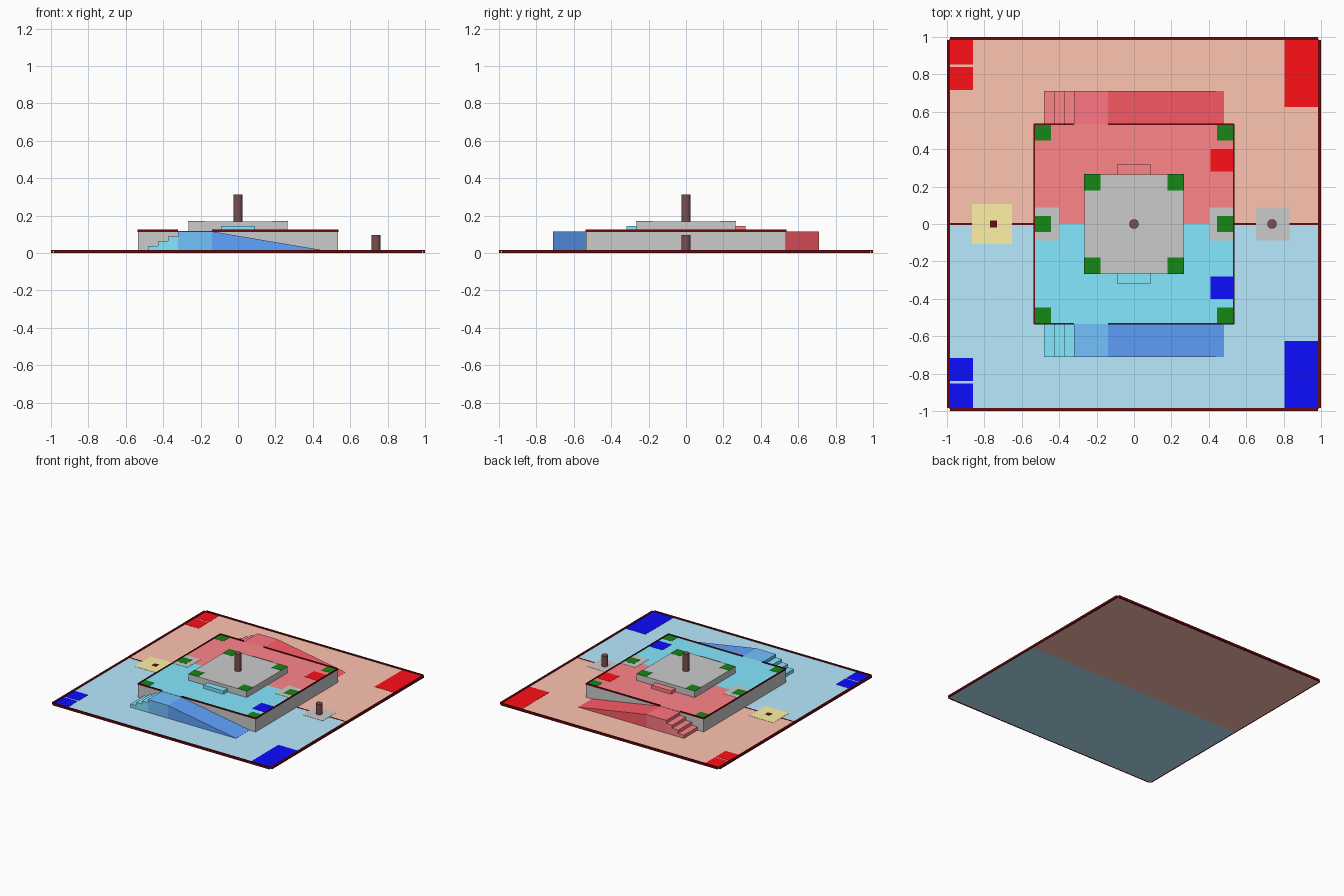
import bpy, bmesh

if "Cube" in bpy.data.objects:
    bpy.data.objects.remove(bpy.data.objects["Cube"])

def lin(c):
    return c / 12.92 if c <= 0.04045 else ((c + 0.055) / 1.055) ** 2.4

def material(name, r, g, b):
    m = bpy.data.materials.new(name)
    m.diffuse_color = (lin(r), lin(g), lin(b), 1)
    m.use_nodes = True
    m.node_tree.nodes["Principled BSDF"].inputs["Base Color"].default_value = m.diffuse_color
    return m

# Team colours, ordered (red, blue)
FLOOR = material("red_floor", 1, .77, .69), material("blue_floor", .72, .92, 1)
DECK = material("red_deck", 1, .52, .54), material("blue_deck", .52, .91, 1)
LANDING = material("red_landing", 1, .46, .51), material("blue_landing", .45, .76, 1)
RAMP = material("red_ramp", 1, .36, .41), material("blue_ramp", .38, .64, 1)
ZONE = material("red_zone", 1, .06, .09), material("blue_zone", .05, .05, 1)
GREEN = material("green", .09, .53, .09)
EDGE = material("dark_red", .42, .04, .06)
YELLOW = material("yellow", 1, .95, .65)
POST = material("post_brown", .48, .31, .31)

def prism(name, profile, y0, y1, mat=None):
    """Extrude an xz profile from y0 to y1."""
    bm = bmesh.new()
    face = bm.faces.new([bm.verts.new((x, y0, z)) for x, z in profile])
    new = bmesh.ops.extrude_face_region(bm, geom=[face])["geom"]
    bmesh.ops.translate(bm, vec=(0, y1 - y0, 0),
                        verts=[v for v in new if isinstance(v, bmesh.types.BMVert)])
    bmesh.ops.recalc_face_normals(bm, faces=bm.faces[:])
    me = bpy.data.meshes.new(name)
    bm.to_mesh(me)
    bm.free()
    if mat:
        me.materials.append(mat)
    ob = bpy.data.objects.new(name, me)
    bpy.context.collection.objects.link(ob)
    return ob

def box(name, x0, x1, y0, y1, z0, z1, mat=None):
    return prism(name, [(x0, z0), (x1, z0), (x1, z1), (x0, z1)], y0, y1, mat)

def tile(name, x, y, hx, hy, z, mat=None):
    return box(name, x - hx, x + hx, y - hy, y + hy, z, z + .0015, mat)

def post(name, x, z0, z1):
    bpy.ops.mesh.primitive_cylinder_add(vertices=32, radius=.025, depth=z1 - z0,
                                        location=(x, 0, (z0 + z1) / 2))
    ob = bpy.context.object
    ob.name = name
    ob.data.materials.append(POST)
    bpy.ops.object.shade_smooth_by_angle()

F, P, T = .01, .116, .17     # floor, platform and top plinth heights
W, C = .535, .265            # platform and plinth half widths

# Grey platform and upper plinth
box("platform", -W, W, -W, W, .002, P)
box("plinth", -C, C, -C, C, P, T)

# Everything that repeats on the red (+y) and blue (-y) halves
for i, (team, s) in enumerate((("red", 1), ("blue", -1))):
    box(team + "_floor", -.99, .99, 0, s * .99, 0, F, FLOOR[i])
    box(team + "_deck", -W, W, 0, s * W, P, P + .002, DECK[i])
    box(team + "_plinth_step", -.09, .09, s * C, s * .318, P, .145, DECK[i])
    # outer boundary and platform rim with the gap at the landing
    box(team + "_border", -.985, .985, s * .985, s, 0, .017, EDGE)
    box(team + "_rim_short", -W, -.32, s * (W - .007), s * (W + .002), P - .002, P + .009, EDGE)
    box(team + "_rim_long", -.14, W, s * (W - .007), s * (W + .002), P - .002, P + .009, EDGE)
    # stairs, landing and ramp
    for k, (x0, x1, z) in enumerate(((-.48, -.427, .037), (-.427, -.373, .064), (-.373, -.32, .09))):
        box(f"{team}_stair_{k}", x0, x1, s * W, s * .712, .002, z, DECK[i])
    box(team + "_landing", -.32, -.14, s * W, s * .712, .002, P, LANDING[i])
    prism(team + "_ramp", [(-.14, .002), (.48, .002), (.48, F + .001), (-.14, P)],
          s * W, s * .712, RAMP[i])
    # coloured zones
    tile(team + "_corner_zone", -.922, s * .918, .062, .065, F, ZONE[i])
    tile(team + "_side_zone", -.922, s * .778, .062, .062, F, ZONE[i])
    tile(team + "_large_zone", .895, s * .805, .09, .18, F, ZONE[i])
    tile(team + "_deck_zone", .472, s * .34, .062, .06, P + .002, ZONE[i])

for side, s in (("right", 1), ("left", -1)):
    box(side + "_border", s * .985, s, -.985, .985, 0, .017, EDGE)
    box(side + "_rim", s * (W - .005), s * (W + .002), -W, W, P - .002, P + .009, EDGE)
    box(side + "_mid_line", s * W, s * .985, -.006, .006, F, F + .001, EDGE)
    # green markers: platform corners, platform middle, plinth corners
    tile(side + "_grey_pad", s * .466, 0, .066, .087, P + .002)
    tile(side + "_green_mid", s * .488, 0, .043, .044, P + .003, GREEN)
    for end, t in (("back", 1), ("front", -1)):
        tile(f"{side}_{end}_deck_green", s * .488, t * .49, .043, .043, P + .002, GREEN)
        tile(f"{side}_{end}_plinth_green", s * .223, t * .223, .043, .043, T, GREEN)

# Pads and posts on the centre line
tile("yellow_pad", -.76, 0, .107, .106, F, YELLOW)
box("yellow_pad_mark", -.77, -.733, -.018, .018, F, F + .004, EDGE)
tile("grey_floor_pad", .742, 0, .09, .089, F)
post("side_post", .738, F, .098)
post("centre_post", 0, T, .313)
